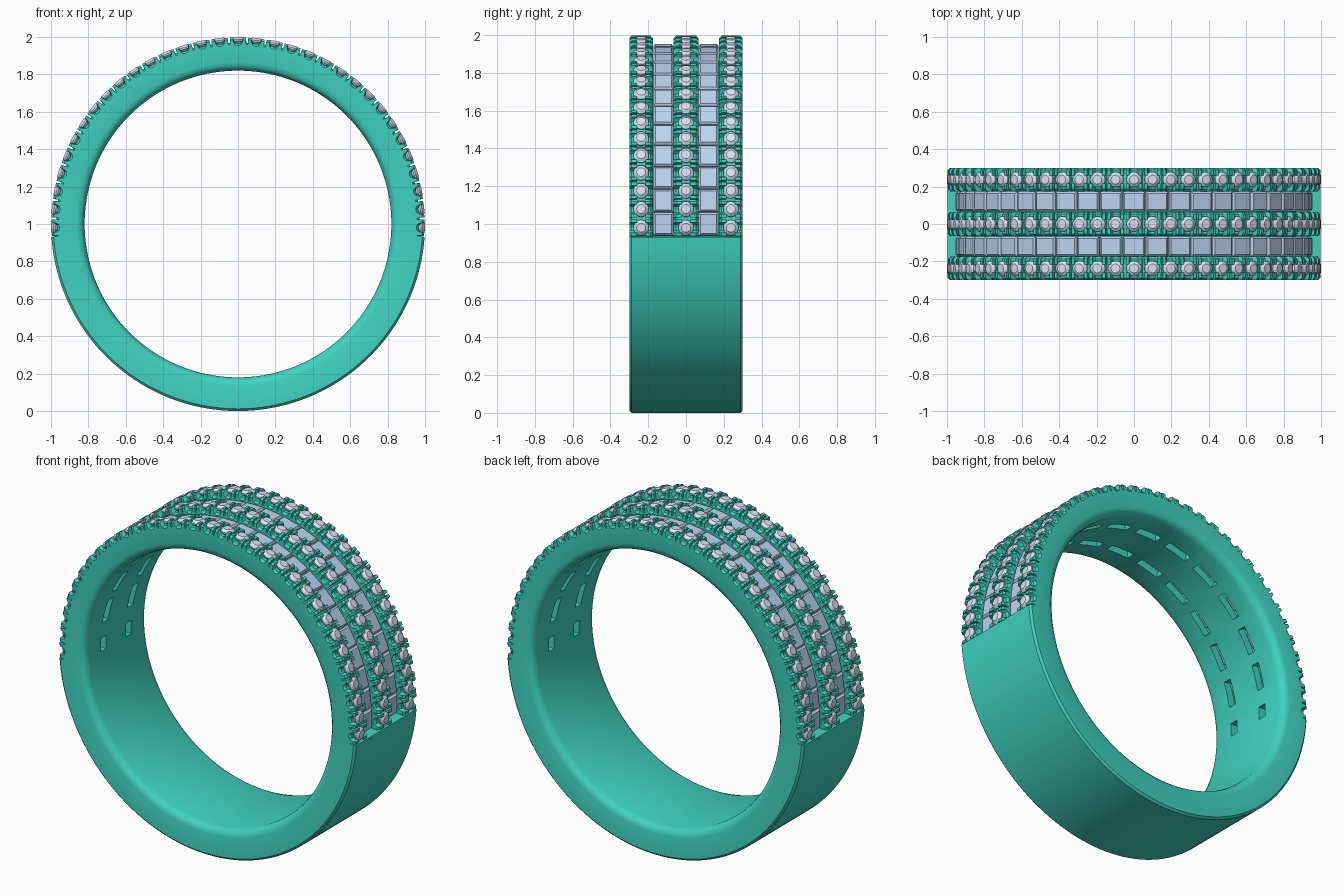
import bpy, bmesh
from math import pi, cos, sin
from mathutils import Vector

if "Cube" in bpy.data.objects:
    bpy.data.objects.remove(bpy.data.objects["Cube"])

STEP, FIRST, N = 0.0994, -0.0197, 33      # round stone spacing along the arc
FLOOR = 0.865                             # channel floor radius
ROWS = ((-0.2375, 0.0625), (0.0, 0.065), (0.2375, 0.0625))
CHANNELS = (-0.12, 0.12)


def polar(a, r, y, t=0.0):
    return Vector((r * cos(a) - t * sin(a), y, 1 + r * sin(a) + t * cos(a)))


def material(name, rgb):
    m = bpy.data.materials.new(name)
    m.diffuse_color = (*rgb, 1)
    m.use_nodes = True
    m.node_tree.nodes["Principled BSDF"].inputs["Base Color"].default_value = m.diffuse_color
    return m


def finish(bm, name, mat):
    bmesh.ops.recalc_face_normals(bm, faces=bm.faces[:])
    me = bpy.data.meshes.new(name)
    bm.to_mesh(me)
    bm.free()
    ob = bpy.data.objects.new(name, me)
    bpy.context.collection.objects.link(ob)
    if mat:
        me.materials.append(mat)
    return ob


def loft(bm, loops):
    """Capped skin through a stack of point loops."""
    vs = [[bm.verts.new(p) for p in loop] for loop in loops]
    n = len(vs[0])
    for lo, hi in zip(vs, vs[1:]):
        for i in range(n):
            bm.faces.new((lo[i], lo[(i + 1) % n], hi[(i + 1) % n], hi[i]))
    bm.faces.new(vs[0][::-1])
    bm.faces.new(vs[-1])


def block(bm, a, y, layers):
    """Stacked rectangles (radius, half tangent, half y) at angle a."""
    loft(bm, [[polar(a, r, y + sy * hy, st * ht)
               for st, sy in ((-1, -1), (1, -1), (1, 1), (-1, 1))]
              for r, ht, hy in layers])


def section(r, set_stones):
    """Band cross-section (y, radius); r is the local rail height."""
    pts = [(0.3, 0.865), (0.294, 0.843), (0.28, 0.828), (0.255, 0.82),
           (-0.255, 0.82), (-0.28, 0.828), (-0.294, 0.843), (-0.3, 0.865)]
    for k, (yc, hw) in enumerate(ROWS):
        seat = min(r, 0.972) if set_stones else r
        c0 = 0.012 if set_stones or k == 0 else 0
        c1 = 0.012 if set_stones or k == 2 else 0
        if k:
            pts.append((yc - hw, FLOOR if set_stones else r))
        pts += [(yc - hw, r - c0), (yc - hw + 0.012, r), (yc - 0.022, r),
                (yc - 0.022, seat), (yc + 0.022, seat), (yc + 0.022, r),
                (yc + hw - 0.012, r), (yc + hw, r - c1)]
        if k < 2:
            pts.append((yc + hw, FLOOR if set_stones else r))
    return pts


green = material("band_green", (0.05, 0.65, 0.53))
blue = material("baguette_blue", (0.50, 0.66, 0.87))
pale = material("round_pale", (0.70, 0.76, 0.90))

# Band: rail height varies with angle, giving U-cuts and split prongs
cut = [(-0.0455, 0.970), (-0.0440, 0.997), (-0.027, 0.997), (-0.024, 0.982),
       (-0.016, 0.970), (0, 0.965)]
cut += [(-d, r) for d, r in cut[-2::-1]]
rings = [(FIRST + i * STEP + d, section(r, True)) for i in range(N) for d, r in cut]
a0 = FIRST - STEP / 2
a1 = pi - a0
rings += [(a1 + (2 * pi + a0 - a1) * i / 72, section(1.0, False)) for i in range(73)]
bm = bmesh.new()
vs = [[bm.verts.new(polar(a, r, y)) for y, r in sec] for a, sec in rings]
m = len(vs[0])
for i in range(len(vs)):
    p, q = vs[i], vs[(i + 1) % len(vs)]
    for j in range(m):
        bm.faces.new((p[j], p[(j + 1) % m], q[(j + 1) % m], q[j]))
bmesh.ops.remove_doubles(bm, verts=bm.verts[:], dist=1e-5)
band = finish(bm, "band", green)

# Windows cut through the inside of the band beneath the channels
bm = bmesh.new()
for i in range(13):
    half = 0.04 if i in (0, 12) else 0.075
    for y in CHANNELS:
        block(bm, i * pi / 12, y, [(0.79, half, 0.026), (0.90, half, 0.026)])
cutter = finish(bm, "window_cutter", None)
cutter.hide_render = True
mod = band.modifiers.new("windows", 'BOOLEAN')
mod.operation, mod.solver, mod.object = 'DIFFERENCE', 'EXACT', cutter
bpy.context.view_layer.objects.active = band
band.select_set(True)
bpy.ops.object.modifier_apply(modifier=mod.name)
bpy.data.objects.remove(cutter)
bpy.ops.object.shade_smooth_by_angle()

# Baguette stones with bevelled crowns in the two channels
bm = bmesh.new()
for i in range(25):
    for y in CHANNELS:
        block(bm, i * pi / 24, y, [(0.872, 0.040, 0.030), (0.925, 0.060, 0.053),
                                   (0.942, 0.060, 0.053), (0.954, 0.051, 0.042)])
finish(bm, "baguette_stones", blue)

# Round stones in the three rows
bm = bmesh.new()
for i in range(N):
    for yc, hw in ROWS:
        loft(bm, [[polar(FIRST + i * STEP, r, yc + w * cos(k * pi / 8 + pi / 16),
                         w * sin(k * pi / 8 + pi / 16)) for k in range(16)]
                  for r, w in ((0.950, 0.014), (0.978, 0.041),
                               (0.986, 0.041), (0.999, 0.024))])
finish(bm, "round_stones", pale)
